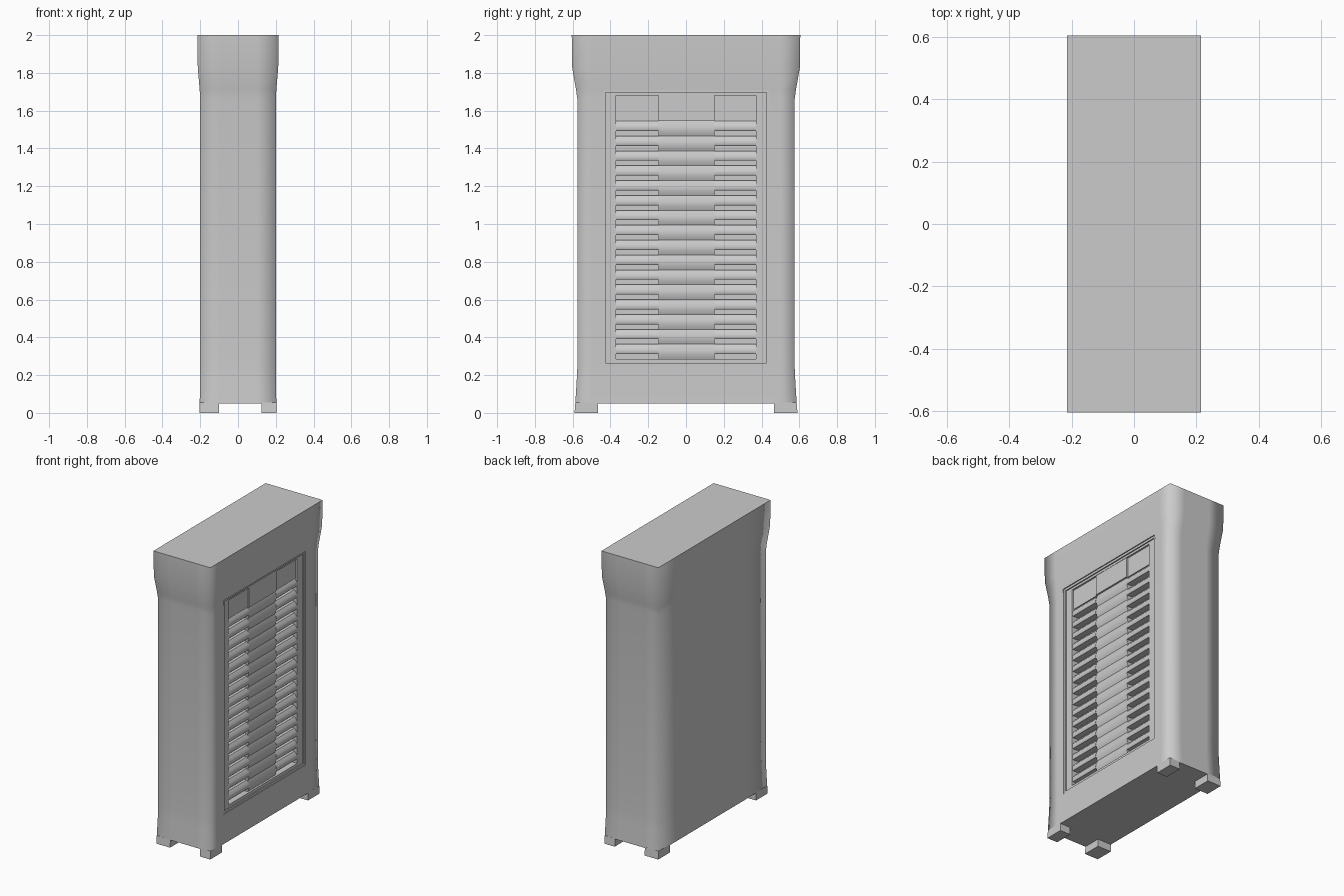
import bpy
import bmesh

cube = bpy.data.objects.get("Cube")
if cube:
    bpy.data.objects.remove(cube)

grey = bpy.data.materials.new("light_grey")
grey.use_nodes = True
grey.diffuse_color = (0.6, 0.6, 0.6, 1)
grey.node_tree.nodes["Principled BSDF"].inputs["Base Color"].default_value = (0.6, 0.6, 0.6, 1)

PANEL_Y, PANEL_LOW, PANEL_HIGH = 0.44, 0.25, 1.71
INNER_Y = 0.37
RECESS_X = 0.14


def finish(name, bm):
    bmesh.ops.recalc_face_normals(bm, faces=bm.faces)
    mesh = bpy.data.meshes.new(name)
    bm.to_mesh(mesh)
    bm.free()
    mesh.materials.append(grey)
    obj = bpy.data.objects.new(name, mesh)
    bpy.context.collection.objects.link(obj)
    return obj


def add_box(bm, x0, x1, y0, y1, z0, z1):
    verts = bmesh.ops.create_cube(bm, size=1)["verts"]
    for v in verts:
        v.co.x = x1 if v.co.x > 0 else x0
        v.co.y = y1 if v.co.y > 0 else y0
        v.co.z = z1 if v.co.z > 0 else z0
    return verts


def add_prism(bm, profile, y0, y1):
    """Extrude an (x, z) profile along y."""
    ends = [[bm.verts.new((x, y, z)) for x, z in profile] for y in (y0, y1)]
    bm.faces.new(ends[0])
    bm.faces.new(ends[1][::-1])
    n = len(profile)
    for i in range(n):
        j = (i + 1) % n
        bm.faces.new((ends[0][i], ends[0][j], ends[1][j], ends[1][i]))


# Cabinet: rectangular sections lofted upwards, flared into a cap
def section(bm, z, hx, hy):
    loop = [(hx, y) for y in (-hy, -0.5, -PANEL_Y, PANEL_Y, 0.5, hy)]
    loop += [(0.1, hy), (-0.1, hy)]
    loop += [(-hx, y) for y in (hy, 0.35, -0.35, -hy)]
    loop += [(-0.1, -hy), (0.1, -hy)]
    return [bm.verts.new((x, y, z)) for x, y in loop]


bm = bmesh.new()
rings = [section(bm, *s) for s in (
    (0.05, 0.203, 0.586), (0.2, 0.2, 0.577), (PANEL_LOW, 0.2, 0.575),
    (0.42, 0.2, 0.575), (1.66, 0.2, 0.575), (PANEL_HIGH, 0.203, 0.582),
    (1.83, 0.213, 0.603), (2.0, 0.215, 0.605))]
for low, high in zip(rings, rings[1:]):
    for i in range(len(low)):
        j = (i + 1) % len(low)
        bm.faces.new((low[i], low[j], high[j], high[i])).smooth = True
bm.faces.new(rings[0][::-1])
bm.faces.new(rings[-1])

# Recess for the louvre panel on the +x side
opening = []
for f in bm.faces:
    c = f.calc_center_median()
    if c.x > 0.19 and abs(c.y) < 0.1 and PANEL_LOW < c.z < PANEL_HIGH:
        opening.append(f)
new = bmesh.ops.extrude_face_region(bm, geom=opening)["geom"]
for item in new:
    if isinstance(item, bmesh.types.BMVert):
        item.co.x = RECESS_X
bmesh.ops.delete(bm, geom=[f for f in opening if f.is_valid], context="FACES")
for f in bm.faces:
    if any(abs(v.co.x - RECESS_X) < 0.001 for v in f.verts):
        f.smooth = False
finish("cabinet", bm)

# Feet, flared slightly outwards
bm = bmesh.new()
for sy in (-1, 1):
    for x0, x1 in ((-0.203, -0.1), (0.125, 0.203)):
        for v in add_box(bm, x0, x1, sy * 0.465, sy * 0.586, 0, 0.055):
            if v.co.z < 0.01 and abs(v.co.y) > 0.5:
                v.co.y = sy * 0.59
finish("feet", bm)

# Frame around the louvres, with a raised lip
bm = bmesh.new()
for s in (-1, 1):
    add_box(bm, RECESS_X, 0.188, s * INNER_Y, s * 0.425, PANEL_LOW + 0.015, PANEL_HIGH - 0.015)
    add_box(bm, RECESS_X, 0.196, s * 0.425, s * PANEL_Y, PANEL_LOW, PANEL_HIGH)
for z0, z1 in ((PANEL_LOW + 0.015, 0.285), (1.68, PANEL_HIGH - 0.015)):
    add_box(bm, RECESS_X, 0.188, -INNER_Y, INNER_Y, z0, z1)
for z0, z1 in ((PANEL_LOW, PANEL_LOW + 0.015), (PANEL_HIGH - 0.015, PANEL_HIGH)):
    add_box(bm, RECESS_X, 0.196, -0.425, 0.425, z0, z1)
finish("panel_frame", bm)

# Blank plates above the louvres
bm = bmesh.new()
add_box(bm, RECESS_X, 0.186, -0.145, 0.15, 1.545, 1.68)
for y0, y1 in ((-INNER_Y, -0.145), (0.15, INNER_Y)):
    add_box(bm, RECESS_X, 0.176, y0, y1, 1.545, 1.68)
finish("panel_top_plates", bm)

# Louvres: shallow slats in the middle, deeper hooded slats on both sides
middle, sides = bmesh.new(), bmesh.new()
COUNT = 16
PITCH = (1.545 - 0.285) / COUNT
for k in range(COUNT):
    top = 1.545 - k * PITCH
    add_prism(middle, [(RECESS_X, top), (0.174, top), (0.184, top - 0.03),
                       (0.184, top - 0.055), (0.174, top - PITCH),
                       (RECESS_X, top - PITCH)], -0.145, 0.15)
    hood = [(RECESS_X, top), (0.168, top), (0.184, top - 0.02),
            (0.188, top - 0.045), (0.183, top - 0.052), (RECESS_X, top - 0.05)]
    for y0, y1 in ((-INNER_Y, -0.145), (0.15, INNER_Y)):
        add_prism(sides, hood, y0, y1)
for name, mesh in (("middle_slats", middle), ("side_slats", sides)):
    obj = finish(name, mesh)
    bpy.ops.object.select_all(action="DESELECT")
    obj.select_set(True)
    bpy.context.view_layer.objects.active = obj
    bpy.ops.object.shade_smooth_by_angle(angle=0.8)
